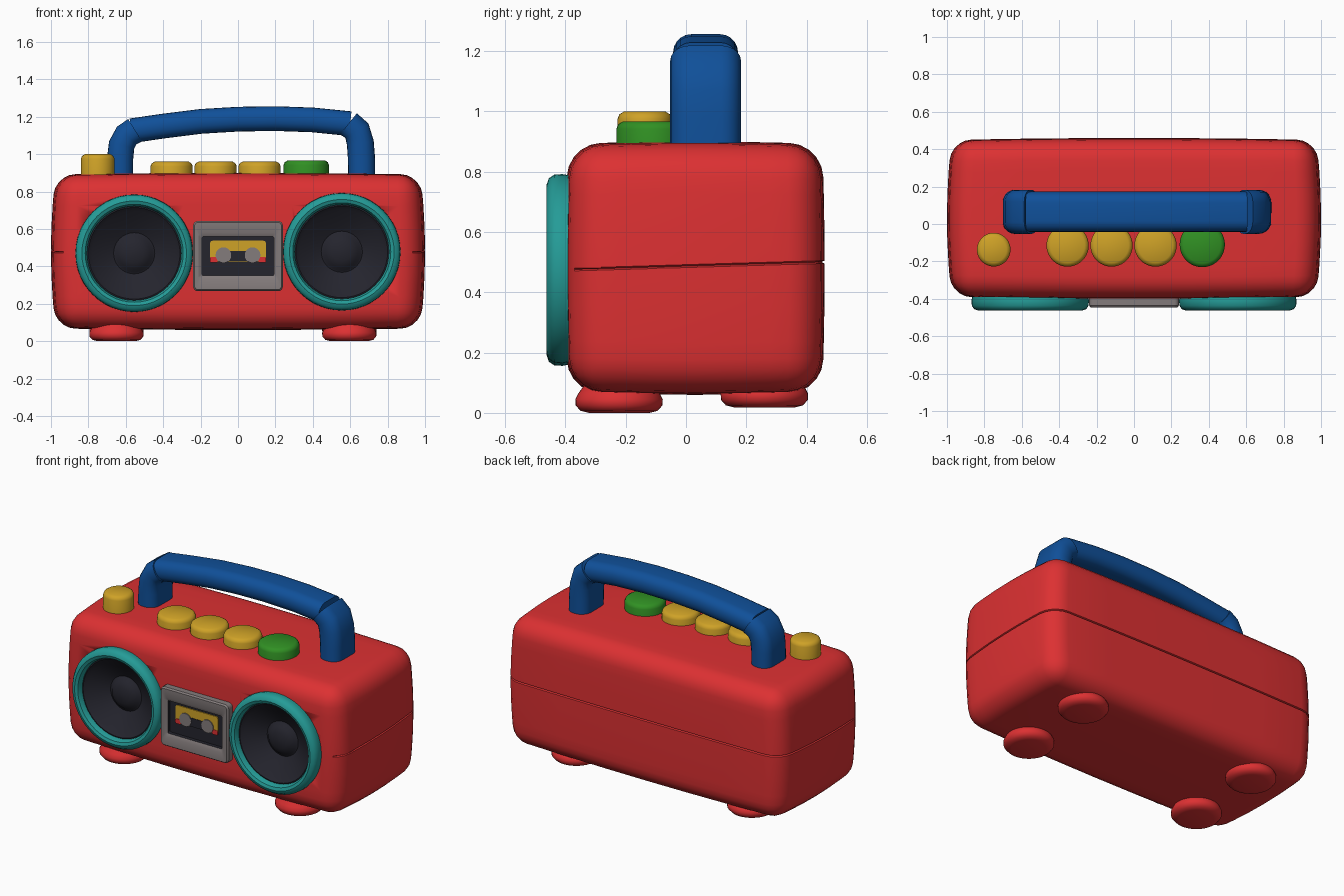
import bpy, bmesh, math
from mathutils import Vector

cube = bpy.data.objects.get("Cube")
if cube:
    bpy.data.objects.remove(cube, do_unlink=True)


def material(name, rgb):
    m = bpy.data.materials.new(name)
    m.use_nodes = True
    m.diffuse_color = (*rgb, 1)
    bsdf = next(n for n in m.node_tree.nodes if n.type == 'BSDF_PRINCIPLED')
    bsdf.inputs["Base Color"].default_value = (*rgb, 1)
    bsdf.inputs["Roughness"].default_value = 0.6
    return m


RED = material("red", (0.72, 0.03, 0.032))
BLUE = material("blue", (0.005, 0.08, 0.32))
TEAL = material("teal", (0.018, 0.33, 0.31))
YELLOW = material("yellow", (0.62, 0.36, 0.02))
GREEN = material("green", (0.03, 0.28, 0.017))
GREY = material("warm grey", (0.23, 0.2, 0.2))
DARK = material("near black", (0.018, 0.018, 0.027))


def finish(name, bm, *mats, angle=40):
    bmesh.ops.recalc_face_normals(bm, faces=bm.faces)
    mesh = bpy.data.meshes.new(name)
    bm.to_mesh(mesh)
    bm.free()
    for m in mats:
        mesh.materials.append(m)
    ob = bpy.data.objects.new(name, mesh)
    bpy.context.collection.objects.link(ob)
    bpy.ops.object.select_all(action='DESELECT')
    ob.select_set(True)
    bpy.context.view_layer.objects.active = ob
    bpy.ops.object.shade_smooth_by_angle(angle=math.radians(angle))
    return ob


def skin(rings, closed=False):
    """Bridge rings of points; cap the ends unless the loop closes."""
    bm = bmesh.new()
    loops = [[bm.verts.new(p) for p in ring] for ring in rings]
    pairs = list(zip(loops, loops[1:]))
    if closed:
        pairs.append((loops[-1], loops[0]))
    for a, b in pairs:
        for i in range(len(a)):
            j = (i + 1) % len(a)
            bm.faces.new((a[i], a[j], b[j], b[i]))
    if not closed:
        bm.faces.new(loops[0])
        bm.faces.new(loops[-1])
    return bm


def lathe(name, profile, mat, x, other, axis='z', closed=False, n=40):
    """Turn (radius, height) points about z at (x, y) or about y at (x, z)."""
    rings = []
    for r, h in profile:
        ring = []
        for k in range(n):
            a = math.tau * k / n
            u, v = x + r * math.cos(a), other + r * math.sin(a)
            ring.append((u, v, h) if axis == 'z' else (u, h, v))
        rings.append(ring)
    return finish(name, skin(rings, closed), mat)


def rounded_rect(w, h, r, steps=4):
    pts = []
    for q, (sx, sy) in enumerate(((1, 1), (-1, 1), (-1, -1), (1, -1))):
        for k in range(steps + 1):
            a = math.pi / 2 * (q + k / steps)
            pts.append((sx * (w / 2 - r) + r * math.cos(a),
                        sy * (h / 2 - r) + r * math.sin(a)))
    return pts


def front_rings(x, z, layers):
    """Rounded rectangles facing the front: (width, height, radius, y)."""
    return [[(x + u, y, z + v) for u, v in rounded_rect(w, h, r)] for w, h, r, y in layers]


def sweep(name, path, thick, wide, mat, y=0.065):
    """Rounded bar following (x, z) points, with rounded ends."""
    pts = [Vector(p) for p in path]
    rings = []
    for i, p in enumerate(pts):
        t = (pts[min(i + 1, len(pts) - 1)] - pts[max(i - 1, 0)]).normalized()
        nrm = Vector((-t.y, t.x))
        ring = []
        for u, v in rounded_rect(thick, wide, thick * 0.45, 5):
            q = p + nrm * u
            ring.append((q.x, y + v, q.y))
        rings.append(ring)
    return finish(name, skin(rings), mat)


# Body: rounded, slightly bulging box with a seam round the sides and back
LOW, HIGH, FRONT, BACK = 0.06, 0.9, -0.4, 0.46
MID = Vector((0, (FRONT + BACK) / 2, (LOW + HIGH) / 2))
HALF = Vector((1, (BACK - FRONT) / 2, (HIGH - LOW) / 2))
bm = bmesh.new()
bmesh.ops.create_cube(bm, size=2)
for v in bm.verts:
    v.co = Vector(c * h for c, h in zip(v.co, HALF)) + MID
bmesh.ops.bevel(bm, geom=bm.edges[:], offset=0.11, segments=5, profile=0.5, affect='EDGES')


def slice_body(co, no):
    bmesh.ops.bisect_plane(bm, geom=bm.verts[:] + bm.edges[:] + bm.faces[:],
                           plane_co=co, plane_no=no)


for axis in range(3):
    no = Vector((0, 0, 0))
    no[axis] = 1
    for f in (-0.6, -0.3, 0, 0.3, 0.6):
        slice_body(MID + no * HALF[axis] * f, no)
seam_point, seam_normal = Vector((0, 0, 0.487)), Vector((0, -0.03, 1)).normalized()
for d in (-0.005, 0, 0.005):
    slice_body(seam_point + seam_normal * d, seam_normal)
bm.normal_update()
groove = [(v, v.normal.copy()) for v in bm.verts
          if abs((v.co - seam_point).dot(seam_normal)) < 0.0005 and v.co.y > -0.36]
for v, nrm in groove:
    v.co -= nrm * 0.01
for v in bm.verts:
    s = [(v.co[i] - MID[i]) / HALF[i] for i in range(3)]
    v.co.x *= 1 - 0.025 * s[2] ** 2 - 0.025 * s[1] ** 2
    v.co.y = MID.y + (v.co.y - MID.y) * (1 - 0.025 * s[0] ** 2 - 0.02 * s[2] ** 2)
    v.co.z = MID.z + (v.co.z - MID.z) * (1 - 0.02 * s[0] ** 2 - 0.02 * s[1] ** 2)
body = finish("body", bm, RED, angle=35)

# Speakers: hole in the body, teal ring, dark cone with a dome
for side, x, z in (("right", -0.555, 0.47), ("left", 0.555, 0.478)):
    cutter = lathe("speaker_cutter", [(0.28, -0.6), (0.28, -0.26)], RED, x, z, 'y')
    mod = body.modifiers.new("speaker_hole", 'BOOLEAN')
    mod.operation, mod.object, mod.solver = 'DIFFERENCE', cutter, 'EXACT'
    bpy.context.view_layer.objects.active = body
    bpy.ops.object.modifier_apply(modifier=mod.name)
    bpy.data.objects.remove(cutter, do_unlink=True)
    lathe(side + "_speaker_ring",
          [(0.305, -0.36), (0.314, -0.41), (0.312, -0.437), (0.3, -0.455), (0.28, -0.462),
           (0.262, -0.455), (0.252, -0.435), (0.25, -0.36)],
          TEAL, x, z, 'y', closed=True, n=48)
    lathe(side + "_speaker_cone",
          [(0.265, -0.27), (0.265, -0.42), (0.245, -0.425), (0.225, -0.405), (0.11, -0.34),
           (0.1, -0.345), (0.085, -0.362), (0.05, -0.377), (0.01, -0.382)],
          DARK, x, z, 'y', n=48)

# Cassette door: grey frame around a recessed dark window
bm = skin(front_rings(0, 0.455, [(0.48, 0.375, 0.025, -0.36), (0.48, 0.375, 0.025, -0.436),
                                 (0.465, 0.36, 0.02, -0.446), (0.42, 0.25, 0.015, -0.446),
                                 (0.385, 0.21, 0.01, -0.436), (0.385, 0.21, 0.01, -0.412)]))
for f in bm.faces:
    if all(v.co.y > -0.437 for v in f.verts) and all(abs(v.co.x) < 0.2 for v in f.verts):
        f.material_index = 1
finish("cassette_door", bm, GREY, DARK, angle=25)


def plate(name, x, z, w, h, r, y, mat):
    finish(name, skin(front_rings(x, z, [(w, h, r, y + 0.006), (w, h, r, y)])), mat)


# Cassette: yellow label, dark centre, two reels and red tabs
plate("cassette_label", 0, 0.482, 0.3, 0.11, 0.015, -0.418, YELLOW)
plate("cassette_centre", 0, 0.455, 0.2, 0.055, 0.012, -0.421, DARK)
for side, s in (("right", -1), ("left", 1)):
    plate(side + "_red_tab", s * 0.13, 0.435, 0.04, 0.03, 0.008, -0.421, RED)
    lathe(side + "_reel", [(0.042, -0.415), (0.042, -0.424)], GREY, s * 0.078, 0.46, 'y', n=20)

# Top buttons and the tall knob
for name, x, y, r, top, mat in (("tuning_knob", -0.75, -0.137, 0.09, 1.0, YELLOW),
                                ("first_button", -0.355, -0.115, 0.113, 0.96, YELLOW),
                                ("second_button", -0.12, -0.115, 0.113, 0.96, YELLOW),
                                ("third_button", 0.115, -0.115, 0.113, 0.96, YELLOW),
                                ("green_button", 0.365, -0.11, 0.121, 0.967, GREEN)):
    lathe(name, [(r, 0.84), (r, top - 0.025), (r - 0.006, top - 0.01), (r - 0.022, top)], mat, x, y)

# Handle: arched bar between two bent legs
sweep("handle_bar", [(-0.57, 1.125), (-0.4, 1.15), (-0.2, 1.175), (0, 1.187),
                     (0.2, 1.19), (0.4, 1.183), (0.6, 1.163)], 0.132, 0.215, BLUE)
sweep("right_handle_leg", [(-0.632, 0.85), (-0.63, 0.98), (-0.622, 1.05),
                           (-0.595, 1.1), (-0.55, 1.128)], 0.14, 0.235, BLUE)
sweep("left_handle_leg", [(0.662, 0.85), (0.66, 0.98), (0.654, 1.06),
                          (0.636, 1.125), (0.59, 1.162)], 0.145, 0.235, BLUE)

# Feet: four soft discs
for end, y, low in (("front", -0.222, 0), ("back", 0.26, 0.018)):
    for side, x in (("right", -0.65), ("left", 0.595)):
        lathe(end + "_" + side + "_foot",
              [(0.1, low), (0.128, low + 0.007), (0.144, low + 0.025), (0.145, low + 0.045),
               (0.135, low + 0.065), (0.11, 0.1)], RED, x, y)
